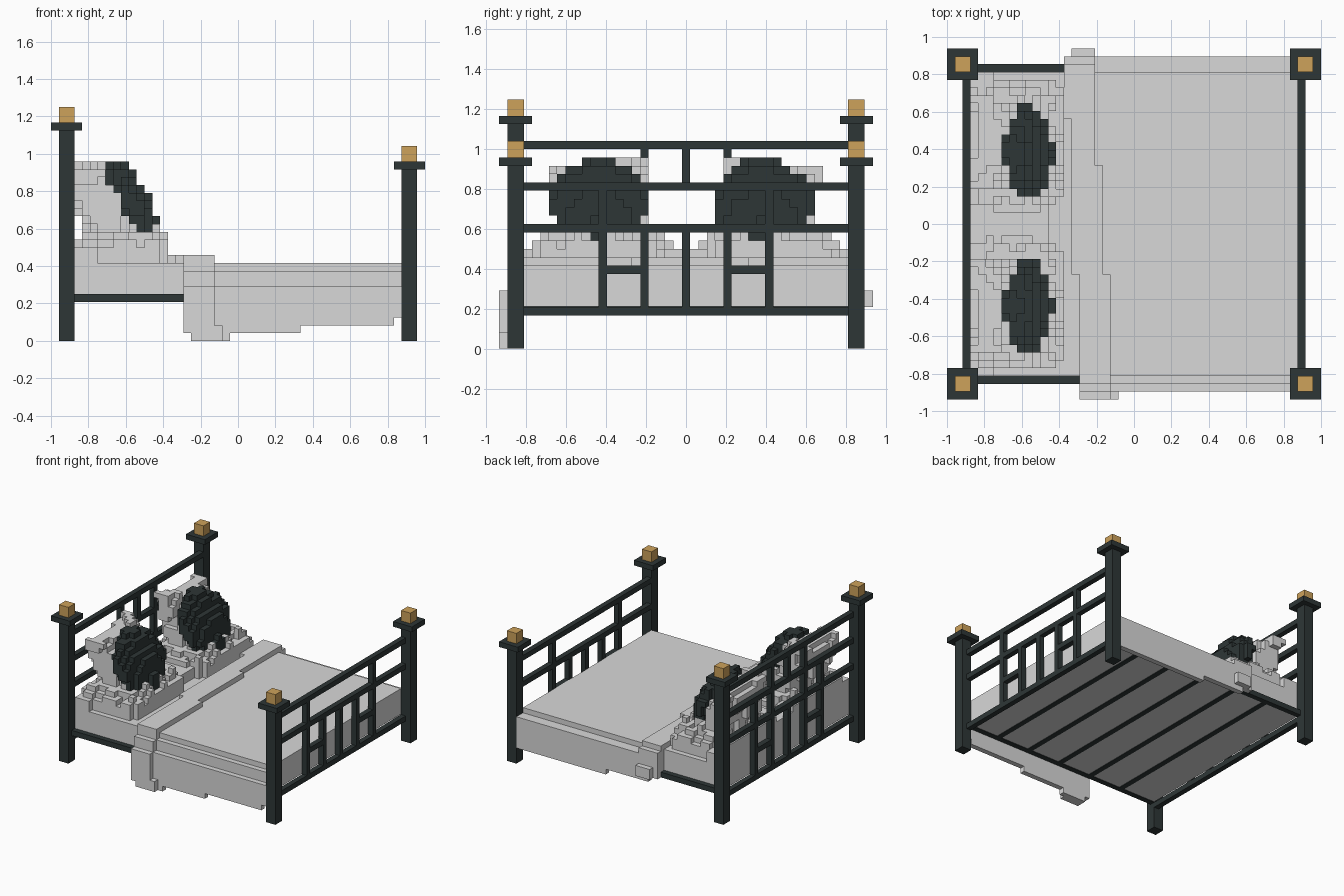
import bpy, bmesh
from math import hypot, sin

if "Cube" in bpy.data.objects:
    bpy.data.objects.remove(bpy.data.objects["Cube"])

V = 1 / 24                       # one block
OX, OY = -1.0, -0.9375           # grid corner


def material(name, rgb):
    m = bpy.data.materials.new(name)
    m.use_nodes = True
    m.diffuse_color = (*rgb, 1)
    m.node_tree.nodes["Principled BSDF"].inputs["Base Color"].default_value = (*rgb, 1)
    return m


IRON = material("dark iron", (0.027, 0.037, 0.037))
LINEN = material("light grey linen", (0.69, 0.69, 0.69))
BRASS = material("brass", (0.61, 0.36, 0.105))


def finish(name, bm, mat):
    for v in bm.verts:
        v.co = (OX + v.co.x * V, OY + v.co.y * V, v.co.z * V)
    mesh = bpy.data.meshes.new(name)
    bm.to_mesh(mesh)
    bm.free()
    mesh.materials.append(mat)
    bpy.context.collection.objects.link(bpy.data.objects.new(name, mesh))


def boxes(name, mat, *spans):
    """Boxes given in blocks as (x0, x1, y0, y1, z0, z1)."""
    bm = bmesh.new()
    for x0, x1, y0, y1, z0, z1 in spans:
        for v in bmesh.ops.create_cube(bm, size=1)["verts"]:
            v.co = (x1 if v.co.x > 0 else x0, y1 if v.co.y > 0 else y0, z1 if v.co.z > 0 else z0)
    finish(name, bm, mat)


def cells(inside):
    """Blocks over the pillow area whose centre is inside the shape."""
    return {(i, j, k) for i in range(3, 17) for j in range(3, 42) for k in range(10, 24)
            if inside(OX + (i + .5) * V, OY + (j + .5) * V, (k + .5) * V)}


def blocks(name, mat, filled):
    """Outer skin of a set of blocks."""
    bm = bmesh.new()
    for c in filled:
        for axis in range(3):
            for side in (0, 1):
                near = list(c)
                near[axis] += 2 * side - 1
                if tuple(near) in filled:
                    continue
                corners = []
                for a, b in ((0, 0), (1, 0), (1, 1), (0, 1)):
                    p = list(c)
                    p[axis] += side
                    p[(axis + 1) % 3] += a
                    p[(axis + 2) % 3] += b
                    corners.append(bm.verts.new(p))
                bm.faces.new(corners if side else corners[::-1])
    bmesh.ops.remove_doubles(bm, verts=bm.verts, dist=0.01)
    bmesh.ops.dissolve_limit(bm, angle_limit=0.01, verts=bm.verts, edges=bm.edges)
    finish(name, bm, mat)


# Corner posts with caps and brass finials
for end, x, top in (("head", 1, 27), ("foot", 45, 22)):
    for side, y in (("right", 1), ("left", 42)):
        label = f"{end}_{side}_"
        boxes(label + "post", IRON, (x, x + 2, y, y + 2, 0, top))
        boxes(label + "cap", IRON, (x - 1, x + 3, y - 1, y + 3, top, top + 1))
        boxes(label + "finial", BRASS, (x, x + 2, y, y + 2, top + 1, top + 3))

# Headboard and footboard lattices
for end, x, levels in (("headboard", 2, (4, 14, 19, 24)), ("footboard", 45, (4, 14, 19))):
    boxes(end + "_rails", IRON, *[(x, x + 1, 3, 42, z, z + 1) for z in levels])
    bars = [(x, x + 1, y, y + 1, 5, 14) for y in (12, 17, 22, 27, 32)]
    bars += [(x, x + 1, y, y + 1, 15, 19) for y in (12, 32)]
    bars += [(x, x + 1, y, y + 4, 9, 10) for y in (13, 28)]
    if end == "headboard":
        bars += [(x, x + 1, y, y + 1, 15, 19) for y in (17, 27)]
        bars += [(x, x + 1, y, y + 1, 20, 24) for y in (17, 22, 27)]
    boxes(end + "_bars", IRON, *bars)

# Side rails, mattress and the slats set flush into its underside
boxes("side_rails", IRON, (3, 45, 2, 3, 5, 6), (3, 45, 42, 43, 5, 6))
boxes("slats", IRON, *[(x, x + 1, 3, 42, 5, 6) for x in range(10, 40, 7)])
boxes("mattress", LINEN, (3, 45, 3, 42, 5.1, 10))

# Blanket with uneven hanging edges
boxes("blanket_right_drape", LINEN, (17, 45, 2, 3, 6, 9), (17, 32, 1, 2, 1, 7),
      (32, 44, 1, 2, 2, 7), (44, 45, 1, 2, 3, 7))
boxes("blanket_left_drape", LINEN, (16, 45, 42, 43, 6, 9), (16, 17, 43, 44, 5, 9),
      (17, 26, 43, 44, 4, 9), (26, 45, 43, 44, 3, 9))

# Turned-down fold across the bed, stepping sideways, and its hanging ends
boxes("blanket_fold", LINEN, (17, 21, 3, 16, 10, 11), (16, 20, 16, 30, 10, 11),
      (16, 19, 30, 36, 10, 11), (15, 19, 36, 42, 10, 11))
boxes("fold_right_end", LINEN, (17, 21, 2, 3, 7, 11), (17, 21, 1, 2, 7, 9),
      (17, 21, 0, 1, 1, 7), (18, 22, 0, 1, 0, 1), (18, 23, 1, 2, 0, 1), (21, 22, 0, 1, 1, 2))
boxes("fold_left_end", LINEN, (15, 19, 42, 43, 6, 11), (15, 19, 43, 44, 5, 10),
      (16, 19, 44, 45, 5, 7))


# Leaning coordinates: u across, v up the slope, w through the thickness
def lean(x, y, z, cx, cy, cz, slope):
    n = hypot(slope, 1)
    dx, dz = x - cx, z - cz
    return y - cy, (dz - slope * dx) / n, (dx + slope * dz) / n


def cushion(cy):
    def inside(x, y, z):
        u, v, w = lean(x, y, z, -0.565, cy, 0.735, 0.46)
        return abs(u / .26) ** 1.6 + abs(v / .255) ** 1.6 + (w / .1) ** 2 < 1
    return cells(inside)


def upright_pillow(s):
    """Leaning pillow with pointed corners, the inner one higher."""
    def inside(x, y, z):
        u, v, w = lean(x, y, z, -0.735, s * .43, 0.715, 0.37)
        u, v = abs(u) / .26, abs(v + .1 * s * u) / .25
        if u > 1 - .15 * (1 - v * v) or v > 1 - .2 * (1 - u * u):
            return False
        lump = .02 * sin(31 * y + 19 * z)
        return abs(w) < .04 + lump + .07 * ((1 - u * u) * (1 - v * v)) ** .5
    return cells(inside)


def flat_pillow(s):
    """Low pillow under the upright one, with a lumpy top."""
    def inside(x, y, z):
        u, v = abs(x + .63) / .27, abs(y - s * .42) / .36
        lump = .045 * sin(37 * y) * sin(33 * x)
        return u ** 4 + v ** 4 < 1 and z < .5 + lump + .13 * (1 - u ** 3) * (1 - v ** 3)
    return cells(inside)


for side, s, centre in (("right", -1, -0.44), ("left", 1, 0.385)):
    dark = cushion(centre)
    upright = upright_pillow(s) - dark
    flat = flat_pillow(s) - dark - upright
    blocks(side + "_cushion", IRON, dark)
    blocks(side + "_upright_pillow", LINEN, upright)
    blocks(side + "_flat_pillow", LINEN, flat)

# Bolster filling the gap by the headboard
boxes("bolster", LINEN, (3, 6, 3, 42, 10, 12), (6, 13, 20, 25, 10, 12),
      (3, 5, 6, 20, 12, 13), (3, 5, 25, 39, 12, 13))
